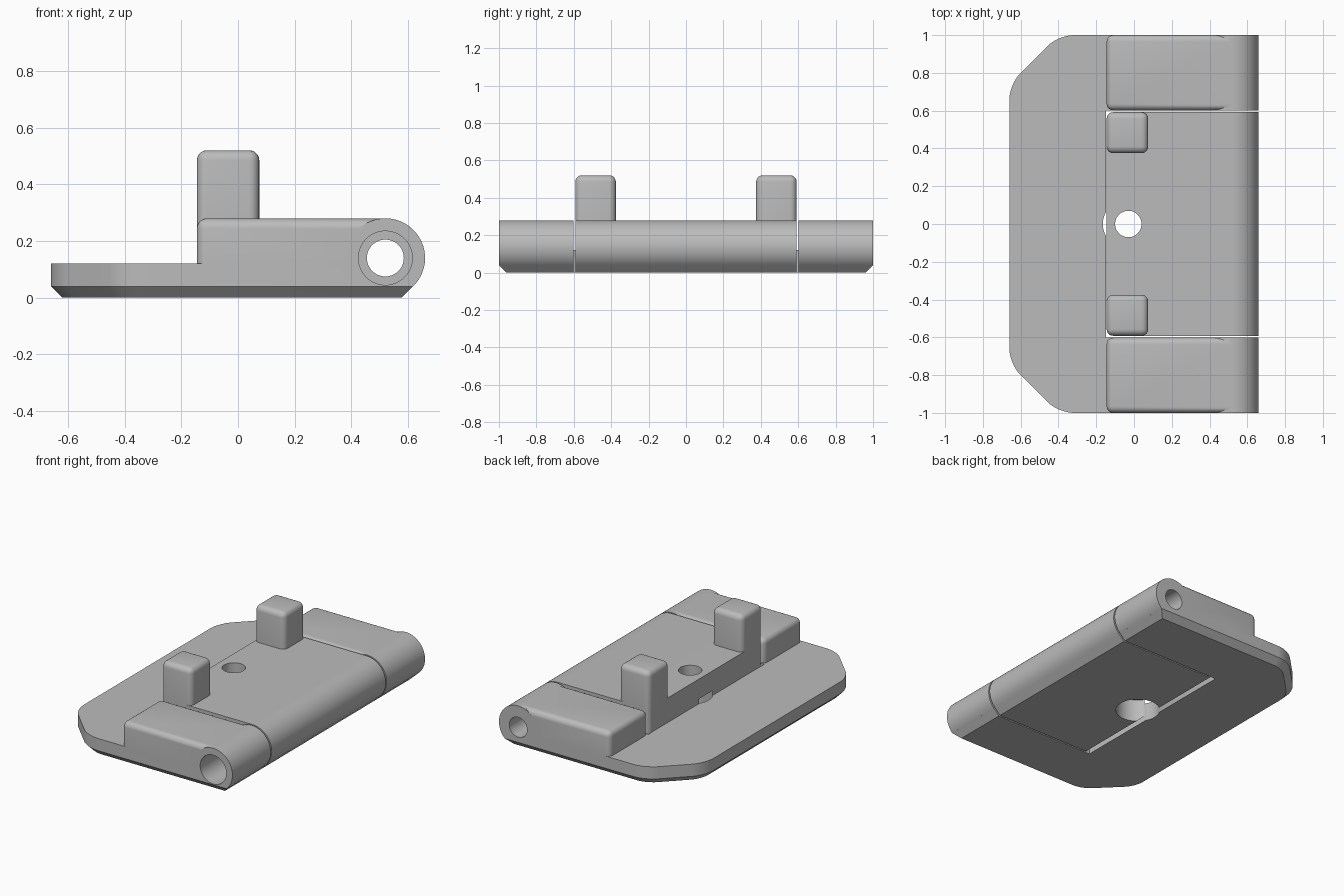
import bpy, bmesh, math
from mathutils import Matrix

if "Cube" in bpy.data.objects:
    bpy.data.objects.remove(bpy.data.objects["Cube"])

GREY = (0.5, 0.5, 0.5, 1)
mat = bpy.data.materials.new("grey plastic")
mat.use_nodes = True
mat.diffuse_color = GREY
mat.node_tree.nodes["Principled BSDF"].inputs["Base Color"].default_value = GREY

PIN_X, PIN_Z, PIN_R = 0.52, 0.14, 0.14   # hinge axis and barrel radius
TOP, BACK = 0.28, -0.145                 # leaf top and rear wall
INNER, LEAF = 0.602, 0.592               # pocket and centre leaf half widths


def finish(bm, name):
    bmesh.ops.recalc_face_normals(bm, faces=bm.faces)
    mesh = bpy.data.meshes.new(name)
    bm.to_mesh(mesh)
    bm.free()
    obj = bpy.data.objects.new(name, mesh)
    bpy.context.collection.objects.link(obj)
    mesh.materials.append(mat)
    return obj


def round_edges(bm, test, radius, segments=5):
    edges = [e for e in bm.edges if test(*[v.co for v in e.verts])]
    bmesh.ops.bevel(bm, geom=edges, offset=radius, segments=segments,
                    profile=0.5, affect='EDGES', clamp_overlap=True)


def box(name, x0, x1, y0, y1, z0, z1, test=None, radius=0.035):
    bm = bmesh.new()
    size = Matrix.Diagonal((x1 - x0, y1 - y0, z1 - z0, 1))
    centre = Matrix.Translation(((x0 + x1) / 2, (y0 + y1) / 2, (z0 + z1) / 2))
    bmesh.ops.create_cube(bm, size=1, matrix=centre @ size)
    if test:
        round_edges(bm, test, radius)
    return finish(bm, name)


def prism(points, vector):
    bm = bmesh.new()
    face = bm.faces.new([bm.verts.new(p) for p in points])
    out = bmesh.ops.extrude_face_region(bm, geom=[face])["geom"]
    bmesh.ops.translate(bm, vec=vector, verts=[g for g in out if isinstance(g, bmesh.types.BMVert)])
    return bm


def rod(name, radius, y0, y1, test=None):
    pts = [(PIN_X + radius * math.cos(a), y0, PIN_Z + radius * math.sin(a))
           for a in (math.tau * i / 64 for i in range(64))]
    bm = prism(pts, (0, y1 - y0, 0))
    if test:
        round_edges(bm, test, 0.03)
    return finish(bm, name)


def bore(radius, x, z0, z1):
    pts = [(x + radius * math.cos(a), radius * math.sin(a), z0)
           for a in (math.tau * i / 48 for i in range(48))]
    return finish(prism(pts, (0, 0, z1 - z0)), "bore")


def combine(obj, other, operation):
    mod = obj.modifiers.new(operation.lower(), 'BOOLEAN')
    mod.object, mod.operation, mod.solver = other, operation, 'EXACT'
    bpy.context.view_layer.objects.active = obj
    bpy.ops.object.modifier_apply(modifier=mod.name)
    bpy.data.objects.remove(other)


# Base plate: clipped and rounded rear corners, chamfered underside
outline = [(0.618, -1), (0.618, 1), (-0.4, 1), (-0.66, 0.74), (-0.66, -0.74), (-0.4, -1)]
bm = prism([(x, y, 0) for x, y in outline], (0, 0, 0.12))
round_edges(bm, lambda a, b: abs(a.z - b.z) > 0.1 and a.x < 0, 0.08, 8)
round_edges(bm, lambda a, b: max(a.z, b.z) < 0.001, 0.04, 1)
base = finish(bm, "base_plate")

# Side knuckles: softened blocks running into the barrels
for name, y0, y1 in (("front", -1, -INNER), ("rear", INNER, 1)):
    block = box(name + "_block", BACK, PIN_X, y0, y1, 0.06, TOP,
                lambda a, b: min(a.z, b.z) > 0.2 and min(a.x, b.x) < 0
                or (max(a.x, b.x) < 0 and abs(a.z - b.z) > 0.1))
    combine(base, block, 'UNION')

# Pocket that receives the centre leaf
combine(base, box("pocket", BACK - 0.002, 1, -INNER, INNER, -1, 1), 'DIFFERENCE')

for name, y0, y1 in (("front", -1, -INNER), ("rear", INNER, 1)):
    # Barrel trimmed to the bottom chamfers of the plate
    barrel = rod(name + "_barrel", PIN_R, y0, y1)
    combine(barrel, box("trim", 0, 1, -2, 2, -1, 0.04), 'DIFFERENCE')
    combine(base, barrel, 'UNION')

# Centre leaf: flat arm with a rounded hinge end
arc = [math.asin(-0.1 / PIN_R) + (math.pi / 2 - math.asin(-0.1 / PIN_R)) * i / 28 for i in range(29)]
profile = [(BACK, TOP), (BACK, 0.035), (BACK + 0.035, 0), (0.578, 0)]
profile += [(PIN_X + PIN_R * math.cos(a), PIN_Z + PIN_R * math.sin(a)) for a in arc]
bm = prism([(x, -LEAF, z) for x, z in profile], (0, 2 * LEAF, 0))
round_edges(bm, lambda a, b: max(a.x, b.x) < BACK + 0.001 and abs(a.z - b.z) > 0.1, 0.035)
leaf = finish(bm, "centre_leaf")

# Two upright pegs
for side in (-1, 1):
    y0, y1 = sorted((side * 0.375, side * LEAF))
    peg = box("peg", BACK, 0.075, y0, y1, 0.15, 0.52,
              lambda a, b: max(a.z, b.z) > 0.3)
    combine(leaf, peg, 'UNION')

# Pin hole through both parts, wider at the front end
for part in (base, leaf):
    combine(part, rod("pin_hole", 0.065, -2, 2), 'DIFFERENCE')
    combine(part, bore(0.135, -0.03, -0.1, 0.15), 'DIFFERENCE')
combine(base, rod("pin_head", 0.095, -2, -0.75), 'DIFFERENCE')
combine(leaf, bore(0.07, -0.03, 0.1, 1), 'DIFFERENCE')

# Smooth shading with crisp edges
for part in (base, leaf):
    bpy.ops.object.select_all(action='DESELECT')
    part.select_set(True)
    bpy.context.view_layer.objects.active = part
    bpy.ops.object.shade_smooth_by_angle(angle=math.radians(30))
